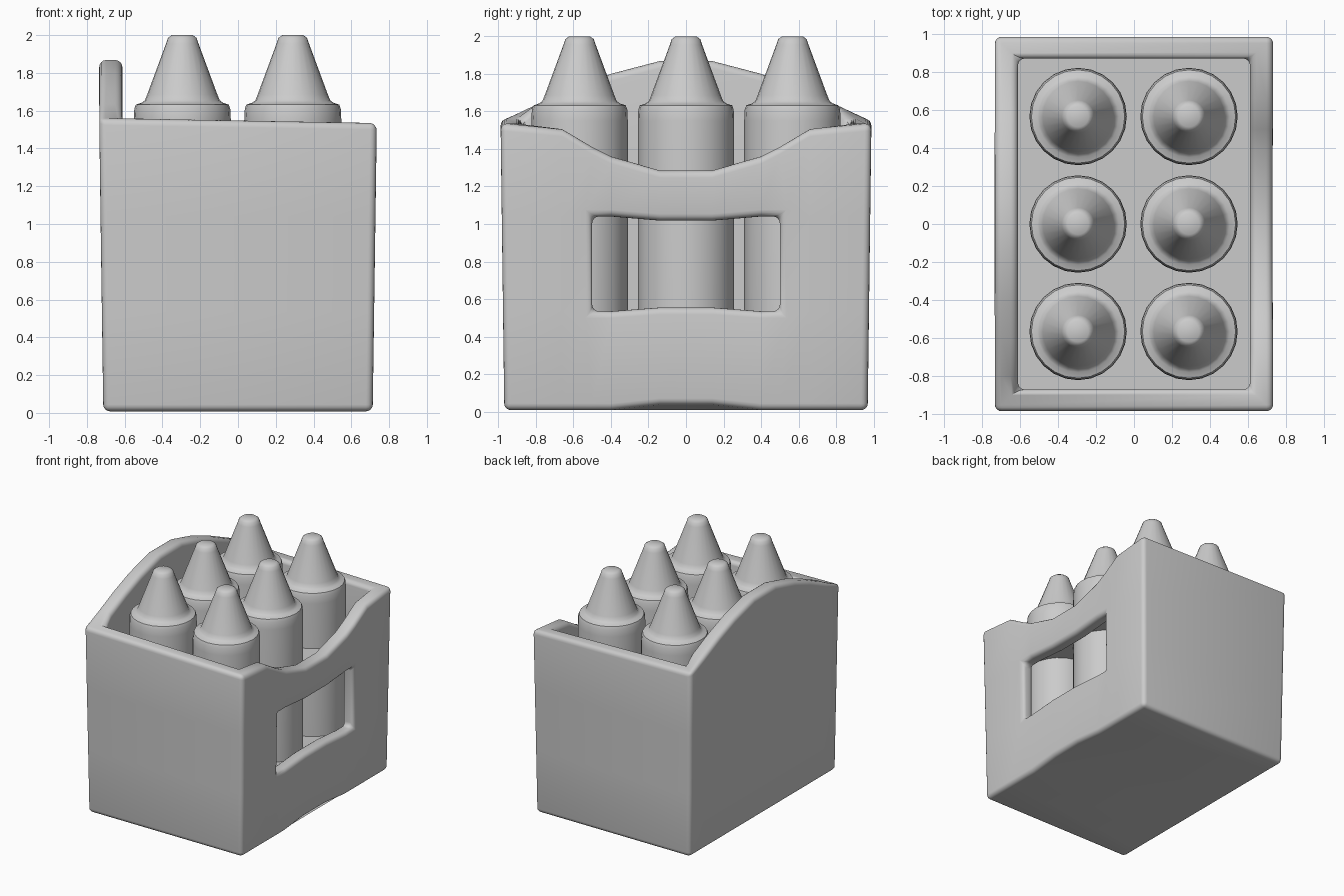
import bpy, bmesh, math

if "Cube" in bpy.data.objects:
    bpy.data.objects.remove(bpy.data.objects["Cube"])


def finish(name, bm, angle=35, bevel=0.0):
    bmesh.ops.recalc_face_normals(bm, faces=bm.faces[:])
    mesh = bpy.data.meshes.new(name)
    bm.to_mesh(mesh)
    bm.free()
    ob = bpy.data.objects.new(name, mesh)
    bpy.context.collection.objects.link(ob)
    bpy.context.view_layer.objects.active = ob
    ob.select_set(True)
    if bevel:
        mod = ob.modifiers.new("round_edges", 'BEVEL')
        mod.width, mod.segments = bevel, 4
        mod.limit_method, mod.angle_limit = 'ANGLE', math.radians(40)
        bpy.ops.object.modifier_apply(modifier=mod.name)
    bpy.ops.object.shade_smooth_by_angle(angle=math.radians(angle))
    ob.select_set(False)
    return ob


# Rim heights of the dipped right wall and arched left wall, by distance from the middle
DIP = [(0.985, 1.535), (0.66, 1.505), (0.5, 1.41), (0.4, 1.36), (0.14, 1.285)]
ARCH = [(0.985, 1.56), (0.8, 1.635), (0.6, 1.725), (0.4, 1.80), (0.14, 1.868)]


def wall_stations(side, heights):
    both = [(-y, z) for y, z in heights] + heights[::-1]
    return [(side, y, z) for y, z in both]


def box():
    bm = bmesh.new()
    stations = wall_stations(1, DIP) + wall_stations(-1, ARCH)[::-1]
    outer, inner = [], []
    for side, y, top in stations:
        mid = side > 0 and abs(y) < 0.2
        low, high = (0.555, 1.018) if mid else (0.535, 1.04)
        base = 0.035 if mid else 0.008
        corner = abs(y) > 0.9
        iy = math.copysign(0.873, y) if corner else y
        out_col, in_col = [], []
        for z in (base, low, high, top):
            t = z / 1.54
            oy = math.copysign(0.968 + 0.02 * t, y) if corner else y
            ox = side * (0.713 + 0.022 * min(t, 1))
            out_col.append(bm.verts.new((ox, oy, z)))
        for z in (0.44, low, high, top):
            in_col.append(bm.verts.new((side * 0.612, iy, z)))
        outer.append(out_col)
        inner.append(in_col)
    n = len(stations)
    for i in range(n):
        j = (i + 1) % n
        a, b, c, d = outer[i], outer[j], inner[i], inner[j]

        def opening(k):
            s, e = stations[k], stations[(k + 1) % n]
            return s[0] > 0 and e[0] > 0 and abs(s[1]) < 0.51 and abs(e[1]) < 0.51
        for k in range(3):
            if k == 1 and opening(i):
                continue
            bm.faces.new((a[k], b[k], b[k + 1], a[k + 1]))
            bm.faces.new((d[k], c[k], c[k + 1], d[k + 1]))
        bm.faces.new((a[3], b[3], d[3], c[3]))
        # Window sill, lintel and jambs
        if opening(i):
            bm.faces.new((a[1], b[1], d[1], c[1]))
            bm.faces.new((b[2], a[2], c[2], d[2]))
            if not opening(i - 1):
                bm.faces.new((a[1], c[1], c[2], a[2]))
            if not opening(j):
                bm.faces.new((b[1], b[2], d[2], d[1]))
    bm.faces.new([c[0] for c in outer])
    bm.faces.new([c[0] for c in inner])
    finish("box", bm, bevel=0.036)


def crayon(name, x, y, segments=24):
    profile = [(0.257, 0.43), (0.257, 1.55), (0.254, 1.61), (0.246, 1.632),
               (0.215, 1.642), (0.198, 1.655), (0.186, 1.685), (0.086, 1.955),
               (0.076, 1.985), (0.055, 2.0)]
    bm = bmesh.new()
    rings = []
    for r, z in profile:
        rings.append([bm.verts.new((x + r * math.cos(2 * math.pi * i / segments),
                                    y + r * math.sin(2 * math.pi * i / segments), z))
                      for i in range(segments)])
    for lo, hi in zip(rings, rings[1:]):
        for i in range(segments):
            j = (i + 1) % segments
            bm.faces.new((lo[i], lo[j], hi[j], hi[i]))
    bm.faces.new(rings[0])
    bm.faces.new(rings[-1])
    finish(name, bm, angle=50)


def shelf():
    bm = bmesh.new()
    bmesh.ops.create_cube(bm, size=1)
    bmesh.ops.scale(bm, vec=(1.25, 1.77, 0.05), verts=bm.verts)
    bmesh.ops.translate(bm, vec=(0, 0, 1.15), verts=bm.verts)
    finish("inner_shelf", bm)


# Carton with window, inner shelf, and two rows of three crayons
box()
shelf()
for col, x in enumerate((-0.295, 0.29)):
    for row in range(3):
        crayon(f"crayon_{col * 3 + row + 1}", x, (row - 1) * 0.567)
